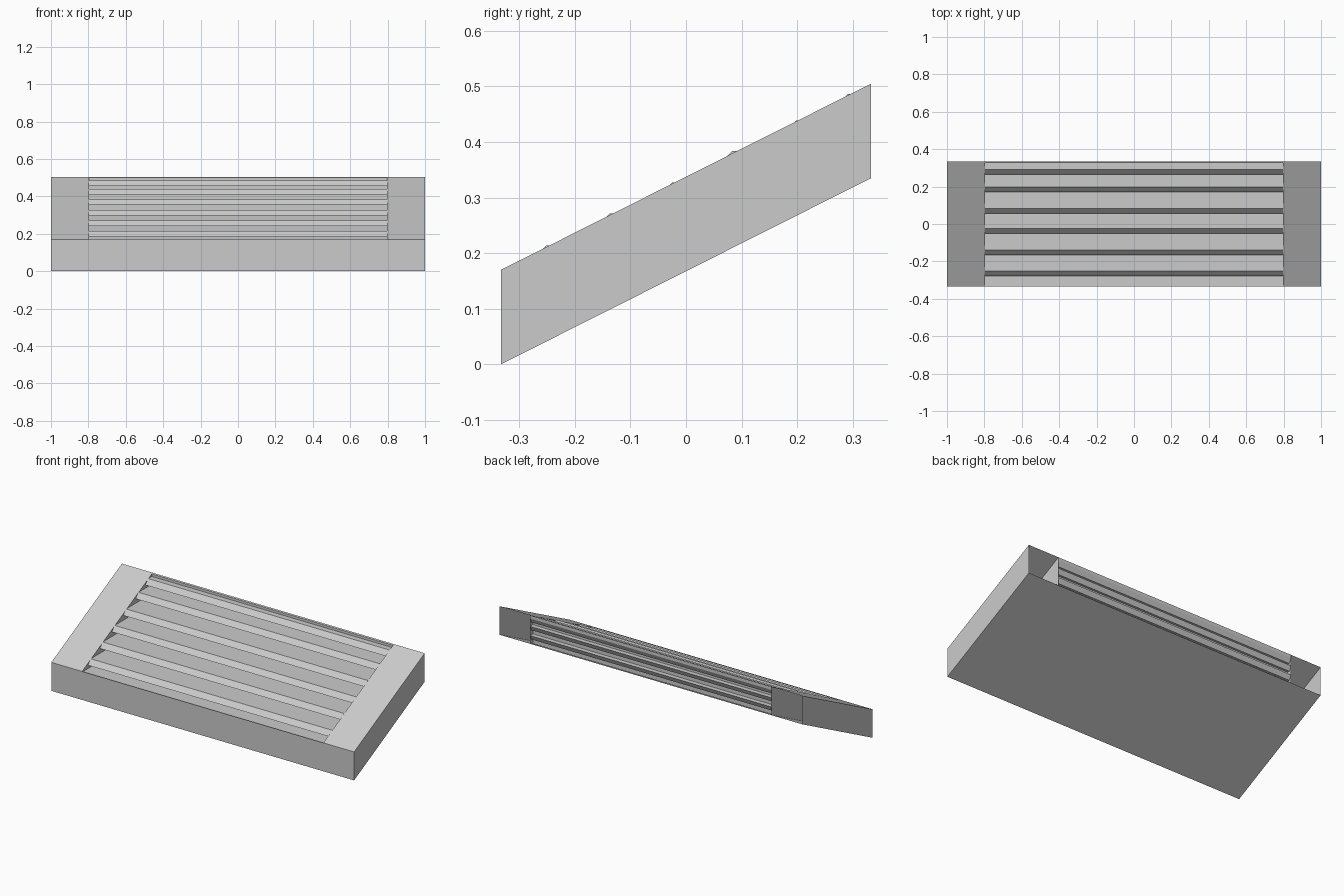
import bpy
import bmesh

cube = bpy.data.objects.get("Cube")
if cube:
    bpy.data.objects.remove(cube, do_unlink=True)

grey = bpy.data.materials.new("plain_grey")
grey.use_nodes = True
colour = (0.6, 0.6, 0.6, 1)
grey.diffuse_color = colour
grey.node_tree.nodes["Principled BSDF"].inputs["Base Color"].default_value = colour

HALF, INNER = 1.0, 0.797
FRONT, BACK = -0.333, 0.333
HEIGHT = 0.17


def floor_z(y):
    return (y - FRONT) * 0.503


def top_z(y):
    return floor_z(y) + HEIGHT


def build(name, polygons):
    """Make an object from a list of flat polygons."""
    bm = bmesh.new()
    for poly in polygons:
        bm.faces.new([bm.verts.new(p) for p in poly])
    bmesh.ops.remove_doubles(bm, verts=bm.verts, dist=0.0001)
    bmesh.ops.recalc_face_normals(bm, faces=bm.faces)
    mesh = bpy.data.meshes.new(name)
    bm.to_mesh(mesh)
    bm.free()
    mesh.materials.append(grey)
    obj = bpy.data.objects.new(name, mesh)
    bpy.context.collection.objects.link(obj)
    return obj


def extrude_profile(name, profile, half):
    """Closed prism from a y-z profile, spanning -half to half in x."""
    ends = [[(x, y, z) for y, z in profile] for x in (-half, half)]
    sides = []
    for i in range(len(profile)):
        j = (i + 1) % len(profile)
        sides.append([ends[0][i], ends[0][j], ends[1][j], ends[1][i]])
    return build(name, ends + sides)


def sloped_sheet(x0, x1, height):
    return [(x0, FRONT, height(FRONT)), (x1, FRONT, height(FRONT)),
            (x1, BACK, height(BACK)), (x0, BACK, height(BACK))]


def side_wall(x):
    return [(x, FRONT, floor_z(FRONT)), (x, BACK, floor_z(BACK)),
            (x, BACK, top_z(BACK)), (x, FRONT, top_z(FRONT))]


# Sloping tray: base sheet and front wall
build("tray_base", [
    sloped_sheet(-HALF, HALF, floor_z),
    [(-HALF, FRONT, 0), (HALF, FRONT, 0),
     (HALF, FRONT, HEIGHT), (-HALF, FRONT, HEIGHT)],
])

# Hollow end rails, open at the back
for side, name in ((1, "left_rail"), (-1, "right_rail")):
    build(name, [
        sloped_sheet(side * INNER, side * HALF, top_z),
        side_wall(side * HALF),
        side_wall(side * INNER),
    ])

# Level slats climbing the slope, each with a leaning front edge
THICK, LEAN, DEPTH = 0.028, 0.027, 0.25
slats = [(-0.306, 0.166), (-0.251, 0.214), (-0.138, 0.271), (-0.025, 0.327),
         (0.083, 0.384), (0.199, 0.439), (0.291, 0.486)]
for i, (y, z) in enumerate(slats):
    end = min(y + DEPTH, BACK)
    front = max(y - LEAN, FRONT)
    lip = FRONT if i == 0 else y
    extrude_profile(f"slat_{i + 1}", [
        (lip, z), (end, z), (end - LEAN / 2, z - THICK), (front, z - THICK)], INNER)

# Back strip closing the top, and the recessed panel behind the slats
extrude_profile("back_strip", [
    (BACK - 0.008, 0.486), (BACK, 0.486),
    (BACK, top_z(BACK)), (BACK - 0.008, top_z(BACK) - 0.004)], INNER)
extrude_profile("back_panel", [
    (0.300, 0.325), (0.306, 0.325), (0.306, 0.47), (0.300, 0.47)], INNER)
